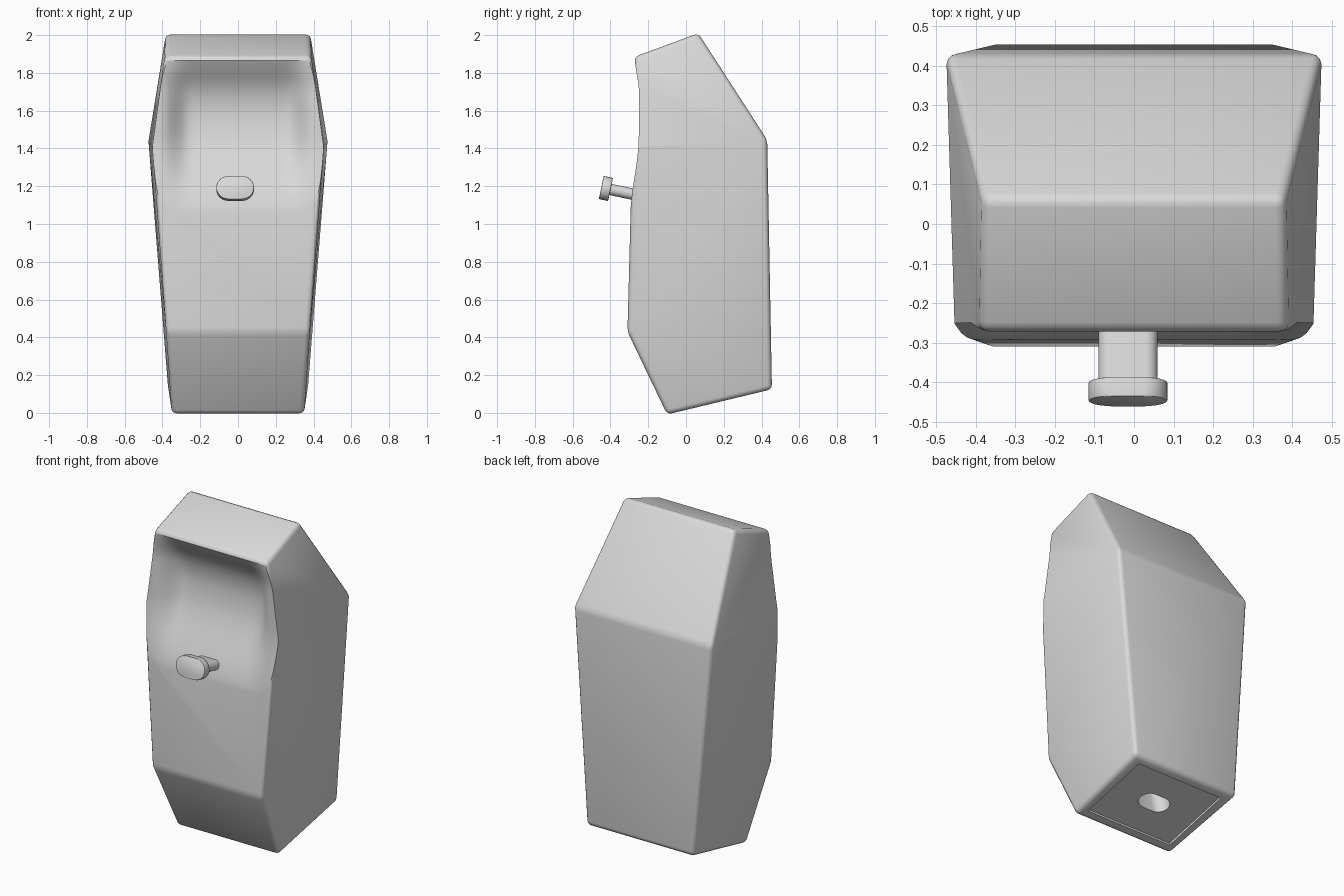
import bpy, bmesh, math
from mathutils import Vector

cube = bpy.data.objects.get("Cube")
if cube:
    bpy.data.objects.remove(cube, do_unlink=True)

grey = bpy.data.materials.new("light grey plastic")
grey.use_nodes = True
COLOUR = (0.7, 0.7, 0.7, 1)
grey.diffuse_color = COLOUR
grey.node_tree.nodes["Principled BSDF"].inputs["Base Color"].default_value = COLOUR


def finish(name, bm):
    """Turn a bmesh into a linked grey object with outward normals."""
    bmesh.ops.recalc_face_normals(bm, faces=bm.faces)
    if bm.calc_volume(signed=True) < 0:
        bmesh.ops.reverse_faces(bm, faces=bm.faces)
    mesh = bpy.data.meshes.new(name)
    bm.to_mesh(mesh)
    bm.free()
    mesh.materials.append(grey)
    obj = bpy.data.objects.new(name, mesh)
    bpy.context.collection.objects.link(obj)
    return obj


def smooth(obj, angle=30):
    bpy.ops.object.select_all(action='DESELECT')
    obj.select_set(True)
    bpy.context.view_layer.objects.active = obj
    bpy.ops.object.shade_smooth_by_angle(angle=math.radians(angle))


def capsule(name, width, height, depth, centre, tilt, bevel=0.0):
    """Stadium-shaped prism along its local z, tilted about x."""
    bm = bmesh.new()
    r, n = height / 2, 12
    pts = []
    for side in (1, -1):
        for i in range(n + 1):
            a = -math.pi / 2 + math.pi * i / n
            pts.append((side * (width / 2 - r + r * math.cos(a)), side * r * math.sin(a)))
    ends = [[bm.verts.new((x, y, z)) for x, y in pts] for z in (-depth / 2, depth / 2)]
    caps = [bm.faces.new(ends[0][::-1]), bm.faces.new(ends[1])]
    count = len(pts)
    for i in range(count):
        j = (i + 1) % count
        bm.faces.new((ends[0][i], ends[0][j], ends[1][j], ends[1][i]))
    if bevel:
        rim = {e for f in caps for e in f.edges}
        bmesh.ops.bevel(bm, geom=list(rim), offset=bevel, segments=2,
                        profile=0.5, affect='EDGES')
    obj = finish(name, bm)
    obj.location = centre
    obj.rotation_euler.x = tilt
    return obj


def cut(obj, cutter):
    """Subtract the cutter for good and remove it."""
    cutter.hide_render = True
    bpy.context.view_layer.update()
    mod = obj.modifiers.new("cut", 'BOOLEAN')
    mod.operation = 'DIFFERENCE'
    mod.solver = 'EXACT'
    mod.object = cutter
    bpy.ops.object.select_all(action='DESELECT')
    obj.select_set(True)
    bpy.context.view_layer.objects.active = obj
    bpy.ops.object.modifier_apply(modifier=mod.name)
    bpy.data.objects.remove(cutter, do_unlink=True)


def ease(t):
    t = min(max(t, 0), 1)
    return t * t * (3 - 2 * t)


# Housing: a side outline (y, z) with its own half width at every corner
OUTLINE = {
    "bottom_front": (-0.10, -0.008, 0.35), "bottom_back": (0.455, 0.125, 0.37),
    "back": (0.43, 1.445, 0.475), "top": (0.065, 2.01, 0.382),
    "lip": (-0.272, 1.885, 0.388), "front": (-0.284, 1.405, 0.453),
    "chin": (-0.31, 0.43, 0.38),
}
bm = bmesh.new()
rings = {s: {k: bm.verts.new((s * w, y, z)) for k, (y, z, w) in OUTLINE.items()} for s in (-1, 1)}
keys = list(OUTLINE)
for a, b in zip(keys, keys[1:] + keys[:1]):
    bm.faces.new((rings[1][a], rings[1][b], rings[-1][b], rings[-1][a]))
for ring in rings.values():
    bm.faces.new([ring[k] for k in ("lip", "front", "back", "top")])
    bm.faces.new([ring[k] for k in ("front", "chin", "bottom_front", "bottom_back", "back")])
bmesh.ops.recalc_face_normals(bm, faces=bm.faces)
bm.normal_update()
sharp = [e for e in bm.edges if e.calc_face_angle(0) > math.radians(18)]
bmesh.ops.bevel(bm, geom=sharp, offset=0.025, segments=3, profile=0.5,
                affect='EDGES', clamp_overlap=True)
bmesh.ops.triangulate(bm, faces=[f for f in bm.faces if len(f.verts) > 4])
housing = finish("housing", bm)

# Scooped front: a block whose rear surface is a shallow bowl
LOW, HIGH, DEEP = 1.02, 1.865, 1.58


def scoop_y(x, z):
    if z > DEEP:
        t = (HIGH - z) / (HIGH - DEEP)
        bowl = math.sin(t * math.pi / 2)
    else:
        bowl = ease((z - LOW) / (DEEP - LOW))
    rim = -0.296 + 0.046 * ease((z - LOW) / 0.45)
    if z > 1.7:
        rim -= 0.02 * ease((z - 1.7) / (HIGH - 1.7))
    across = ease((0.41 - abs(x)) / 0.16)
    return rim + 0.1 * bowl * across


bm = bmesh.new()
COLS, ROWS = 40, 28
rows = []
for r in range(ROWS + 1):
    z = LOW + (HIGH - LOW) * r / ROWS
    xs = [-0.6 + 1.2 * c / COLS for c in range(COLS + 1)]
    rows.append([bm.verts.new((x, scoop_y(x, z), z)) for x in xs])
for r in range(ROWS):
    for c in range(COLS):
        bm.faces.new((rows[r][c], rows[r][c + 1], rows[r + 1][c + 1], rows[r + 1][c]))
border = [e for e in bm.edges if e.is_boundary]
pulled = bmesh.ops.extrude_edge_only(bm, edges=border)["geom"]
for v in pulled:
    if isinstance(v, bmesh.types.BMVert):
        v.co.y = -0.7
bmesh.ops.holes_fill(bm, edges=[e for e in bm.edges if e.is_boundary], sides=0)
cut(housing, finish("scoop_cutter", bm))

# Underside: shallow recessed panel with an oblong outlet
slope = math.atan2(0.13, 0.555)
base = Vector((0, 0.178, 0.06))
bm = bmesh.new()
bmesh.ops.create_cube(bm, size=1)
bmesh.ops.scale(bm, verts=bm.verts, vec=(0.6, 0.46, 0.024))
panel = finish("panel_cutter", bm)
panel.location, panel.rotation_euler.x = base, slope
cut(housing, panel)
cut(housing, capsule("outlet_cutter", 0.2, 0.12, 0.4, base, slope))
smooth(housing)

# Push button: oblong stem and head, tipped slightly upward
TIP = math.radians(78)
axis = Vector((0, -math.sin(TIP), math.cos(TIP)))
head_at = Vector((-0.015, -0.424, 1.188))
smooth(capsule("button_head", 0.2, 0.125, 0.05, head_at, TIP, 0.004))
smooth(capsule("button_stem", 0.15, 0.06, 0.26, head_at - axis * 0.14, TIP))
